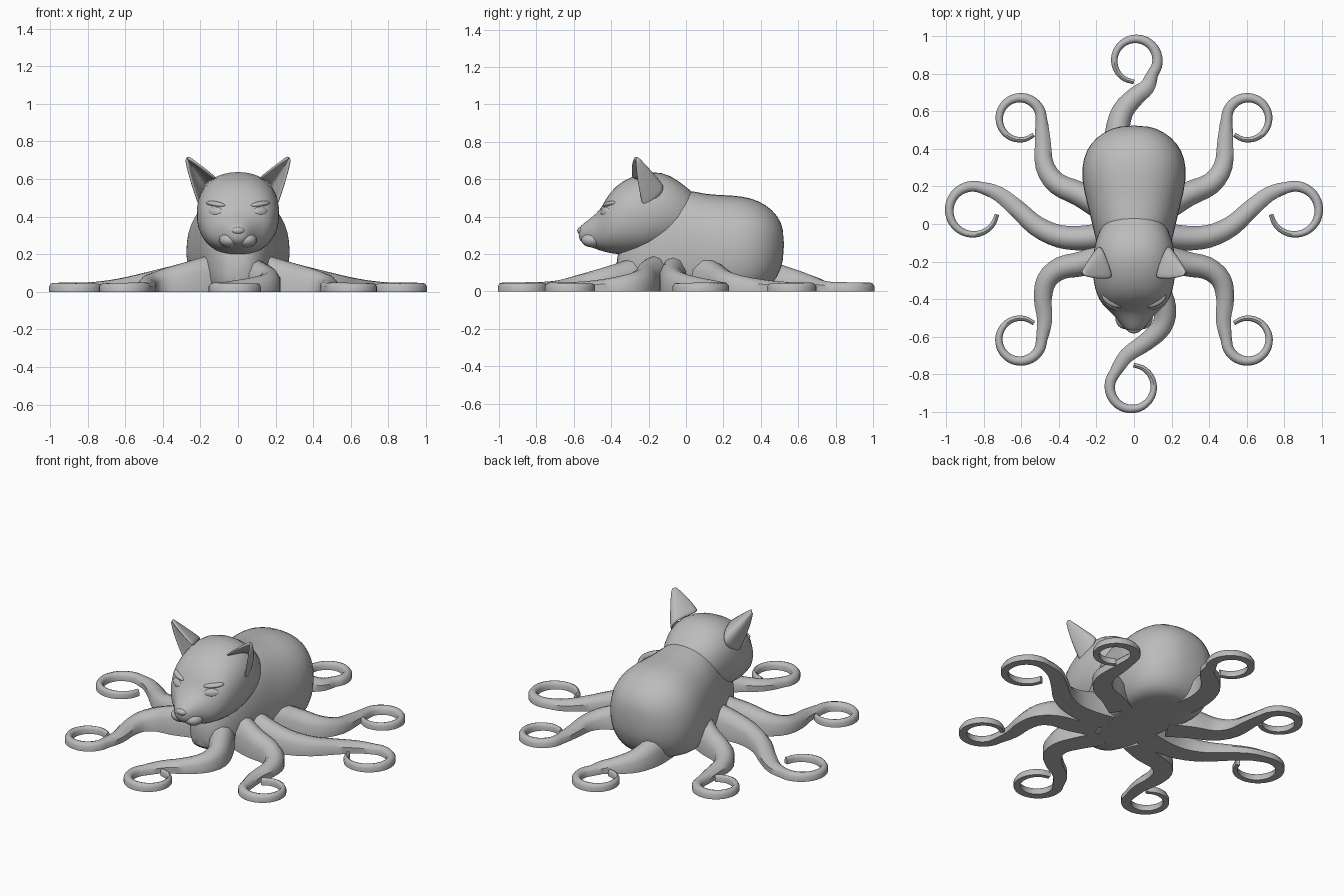
import bpy
import bmesh
from math import cos, sin, pi, radians
from mathutils import Vector, Matrix, Euler

default_cube = bpy.data.objects.get("Cube")
if default_cube:
    bpy.data.objects.remove(default_cube, do_unlink=True)

grey = bpy.data.materials.new("plain grey")
grey.use_nodes = True
colour = (0.5, 0.5, 0.5, 1)
grey.diffuse_color = colour
grey.node_tree.nodes["Principled BSDF"].inputs["Base Color"].default_value = colour


def finish(name, bm, angle=40, subdivide=0, thickness=0):
    """Turn a bmesh into a smooth shaded object."""
    bmesh.ops.recalc_face_normals(bm, faces=bm.faces)
    mesh = bpy.data.meshes.new(name)
    bm.to_mesh(mesh)
    bm.free()
    mesh.materials.append(grey)
    obj = bpy.data.objects.new(name, mesh)
    bpy.context.collection.objects.link(obj)
    if thickness:
        solid = obj.modifiers.new("Thickness", 'SOLIDIFY')
        solid.thickness = thickness
        solid.offset = 0
    if subdivide:
        sub = obj.modifiers.new("Rounding", 'SUBSURF')
        sub.levels = sub.render_levels = subdivide
    bpy.ops.object.select_all(action='DESELECT')
    obj.select_set(True)
    bpy.context.view_layer.objects.active = obj
    bpy.ops.object.shade_smooth_by_angle(angle=radians(angle))
    return obj


def skin(bm, rows, closed=True):
    """Bridge rows of points with quads, capping the ends if closed."""
    rows = [[bm.verts.new(p) for p in row] for row in rows]
    n = len(rows[0])
    for a, b in zip(rows, rows[1:]):
        for i in range(n if closed else n - 1):
            j = (i + 1) % n
            bm.faces.new((a[i], a[j], b[j], b[i]))
    if closed:
        bm.faces.new(rows[0])
        bm.faces.new(rows[-1])


def loft(name, sections, power, sides=20):
    """Rounded cross-sections along y: (y, half width, bottom, top)."""
    rows = []
    for y, w, low, high in sections:
        row = []
        for i in range(sides):
            c, s = cos(2 * pi * i / sides), sin(2 * pi * i / sides)
            x = w * abs(c) ** (2 / power) * (1 if c > 0 else -1)
            z = (high - low) / 2 * abs(s) ** (2 / power) * (1 if s > 0 else -1)
            row.append((x, y, max(0, (low + high) / 2 + z)))
        rows.append(row)
    bm = bmesh.new()
    skin(bm, rows)
    return finish(name, bm, 60, 1)


def blob(name, centre, radii, turn=(0, 0, 0)):
    """A stretched ball for small facial forms."""
    bm = bmesh.new()
    matrix = Matrix.LocRotScale(Vector(centre), Euler(turn), Vector(radii))
    bmesh.ops.create_uvsphere(bm, u_segments=16, v_segments=10, radius=1, matrix=matrix)
    return finish(name, bm, 60)


# Body with a flat underside
loft("body", [
    (-.38, .06, .02, .18), (-.31, .13, -.06, .33), (-.16, .19, -.1, .5),
    (-.02, .22, -.1, .56), (.1, .25, -.1, .52), (.24, .285, -.1, .52),
    (.35, .275, -.07, .505), (.43, .235, -.01, .465), (.49, .165, .07, .41),
    (.525, .075, .17, .33)], 2.3)

# Head, from the muzzle tip to the nape
loft("head", [
    (-.575, .03, .28, .34), (-.55, .058, .252, .362), (-.5, .095, .232, .4),
    (-.46, .135, .218, .435), (-.43, .17, .208, .495), (-.38, .2, .198, .565),
    (-.3, .222, .19, .615), (-.18, .225, .2, .65), (-.08, .205, .24, .625),
    (.0, .17, .25, .56), (.08, .1, .3, .5)], 2.25)

# Face
blob("nose", (0, -.56, .325), (.036, .022, .02))
for side, label in ((1, "left"), (-1, "right")):
    blob(label + "_muzzle", (side * .045, -.5, .275), (.055, .06, .04))
    blob(label + "_eye", (side * .115, -.425, .423), (.05, .026, .03),
         (0, side * -.12, side * .5))
    blob(label + "_brow", (side * .115, -.405, .466), (.062, .032, .016),
         (0, side * -.15, side * .5))

# Cupped ears: each row is an arc from the front edge round the back to the outer edge
for side, label in ((1, "left"), (-1, "right")):
    tip = Vector((.277, -.27, .722))
    front, back, outer = Vector((.11, -.29, .6)), Vector((.2, .02, .6)), Vector((.2, -.23, .44))
    rows = []
    for k in range(8):
        t = k / 7 * .93
        bulge = Vector((.012, -.01, .014)) * sin(pi * t)
        a, b, c = (p.lerp(tip, t) + bulge for p in (front, back, outer))
        row = []
        for i in range(9):
            u = i / 8
            p = a * (1 - u) ** 2 + b * (2 * u * (1 - u)) + c * u ** 2
            row.append((side * p.x, p.y, p.z))
        rows.append(row)
    bm = bmesh.new()
    skin(bm, rows, closed=False)
    finish(label + "_ear", bm, 60, 1, .016)


def spline(points, steps=5):
    """Smooth path through the points."""
    pts = [points[0] * 2 - points[1]] + points + [points[-1] * 2 - points[-2]]
    path = []
    for p, q, r, s in zip(pts, pts[1:], pts[2:], pts[3:]):
        for i in range(steps):
            t = i / steps
            path.append(q + (r - p) * (t / 2) + (p * 2 - q * 5 + r * 4 - s) * (t * t / 2)
                        + (q * 3 - p - r * 3 + s) * (t ** 3 / 2))
    return path + [points[-1]]


def tentacle(name, strand, centre, radius, start, sweep, side=1):
    """Tapered arm lying on the ground, ending in a curl."""
    curl = []
    for i in range(13):
        angle = radians(start + sweep * i / 12)
        curl.append(Vector(centre) + radius * Vector((cos(angle), sin(angle))))
    path = spline([Vector(p) for p in strand] + curl, 3)
    bend = len(strand) * 3
    rows = []
    for i, p in enumerate(path):
        along = (path[min(i + 1, len(path) - 1)] - path[max(i - 1, 0)]).normalized()
        across = Vector((-along.y, along.x))
        f = min(1, i / bend)
        g = max(0, (i - bend) / (len(path) - 1 - bend))
        half = .03 + .042 * (1 - f) ** .8 - .018 * g
        height = .05 + .15 * (1 - f) ** 1.7 - .008 * g
        row = []
        for u, v in ((-1, 0), (1, 0), (1, .6), (.55, .92), (0, 1), (-.55, .92), (-1, .6)):
            q = p + across * (u * half)
            row.append((side * q.x, q.y, v * height))
        rows.append(row)
    bm = bmesh.new()
    skin(bm, rows)
    finish(name, bm, 42)


# Three mirrored pairs of tentacles
for side, label in ((1, "left"), (-1, "right")):
    tentacle(label + "_rear_tentacle",
             [(.17, .09), (.29, .16), (.41, .215), (.475, .31), (.485, .44)],
             (.605, .56), .112, 180, -310, side)
    tentacle(label + "_middle_tentacle",
             [(.14, -.06), (.27, -.075), (.4, -.065), (.52, -.01), (.62, .08), (.72, .16)],
             (.855, .073), .128, 110, -280, side)
    tentacle(label + "_front_tentacle",
             [(.14, -.16), (.27, -.21), (.39, -.235), (.465, -.3), (.485, -.4), (.475, -.51)],
             (.605, -.615), .114, 180, 310, side)

# Single tentacles at the front and the back
tentacle("centre_front_tentacle",
         [(.05, -.22), (.12, -.34), (.165, -.45), (.145, -.55), (.06, -.63), (-.04, -.7)],
         (-.012, -.867), .117, 140, 305)
tentacle("centre_back_tentacle",
         [(-.08, .34), (-.09, .48), (-.06, .6), (.01, .68), (.07, .73)],
         (.01, .87), .115, -40, 305)
